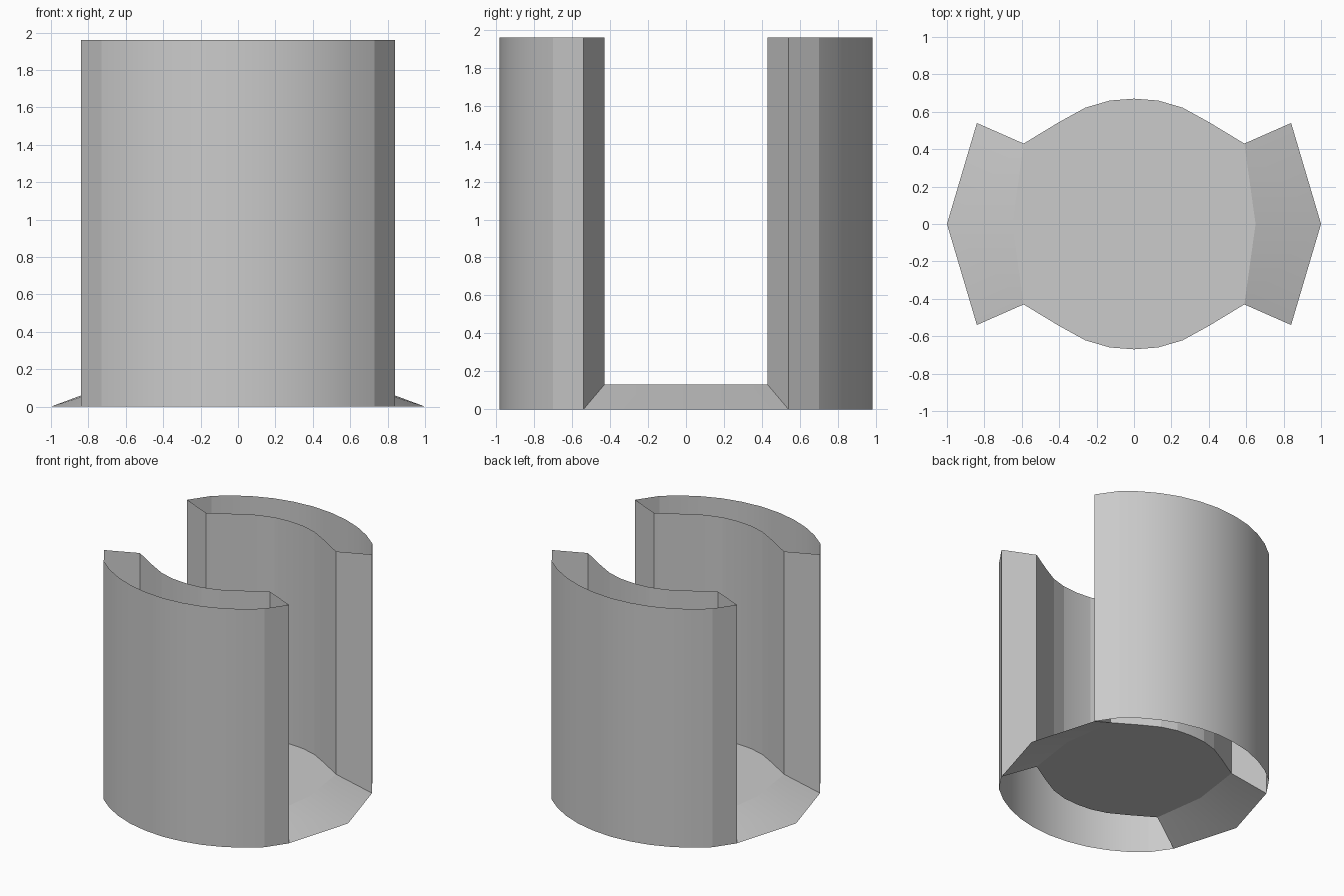
import bpy, bmesh

if "Cube" in bpy.data.objects:
    bpy.data.objects.remove(bpy.data.objects["Cube"])

TOP, FLOOR = 1.96, 0.13
# quarter plans, from the middle (x = 0) out to the slot corner
OUTER = [(0, .982), (.168, .968), (.33, .931), (.48, .87), (.61, .795), (.73, .70), (.84, .54)]
INNER = [(0, .67), (.13, .66), (.26, .622), (.40, .545), (.59, .43)]

bm = bmesh.new()


def full(quarter, side):
    """Mirror a quarter plan in x, on the front (-1) or back (+1) side."""
    half = [(-x, y) for x, y in quarter[:0:-1]] + quarter
    return [(x, y * side) for x, y in half]


def face(*pts):
    bm.faces.new([bm.verts.new(p) for p in pts])


def wall(plan, z0s):
    """Vertical open sheet over a plan, with one bottom height per point."""
    for i in range(len(plan) - 1):
        a, b = plan[i], plan[i + 1]
        face((*a, z0s[i]), (*b, z0s[i + 1]), (*b, TOP), (*a, TOP))


# two hollow curved jaws, open at top and bottom
for side in (-1, 1):
    outer, inner = full(OUTER, side), full(INNER, side)
    wall(outer, [0] * len(outer))
    wall(inner, [FLOOR] * len(inner))
    for end in (0, -1):
        wall([outer[end], inner[end]], [0, FLOOR])

# floor between the jaws
rim = full(INNER, 1) + [(.65, 0)] + full(INNER, -1)[::-1] + [(-.65, 0)]
face(*[(x, y, FLOOR) for x, y in rim])

# sloping ramps at both open ends
for sx in (-1, 1):
    for sy in (-1, 1):
        face((.59 * sx, .43 * sy, FLOOR), (.65 * sx, 0, FLOOR),
             (sx, 0, 0), (.84 * sx, .54 * sy, 0))

bmesh.ops.remove_doubles(bm, verts=bm.verts, dist=1e-4)
bmesh.ops.recalc_face_normals(bm, faces=bm.faces)
floor = max(bm.faces, key=lambda f: len(f.verts))
floor.normal_update()
if floor.normal.z < 0:
    bmesh.ops.reverse_faces(bm, faces=bm.faces)

mesh = bpy.data.meshes.new("slotted_cup")
bm.to_mesh(mesh)
bm.free()
cup = bpy.data.objects.new("slotted_cup", mesh)
bpy.context.collection.objects.link(cup)
bpy.context.view_layer.objects.active = cup
cup.select_set(True)
bpy.ops.object.shade_smooth_by_angle(angle=0.2)
